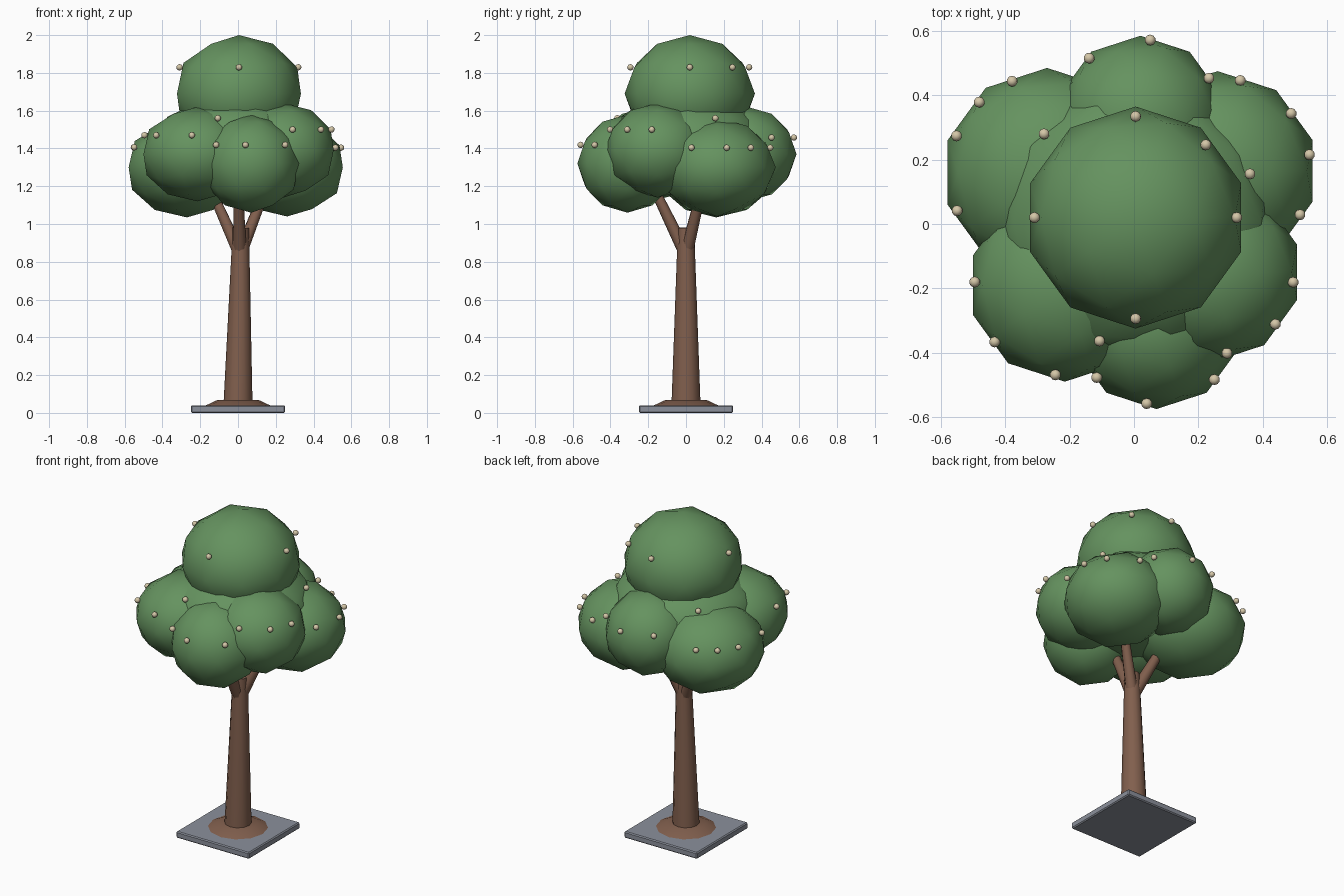
import bpy
from math import radians, cos, sin, sqrt
from mathutils import Vector

cube = bpy.data.objects.get("Cube")
if cube:
    bpy.data.objects.remove(cube, do_unlink=True)


def material(name, rgb):
    mat = bpy.data.materials.new(name)
    mat.use_nodes = True
    mat.diffuse_color = (*rgb, 1)
    bsdf = next(n for n in mat.node_tree.nodes if n.type == "BSDF_PRINCIPLED")
    bsdf.inputs["Base Color"].default_value = (*rgb, 1)
    return mat


green = material("leaf green", (0.13, 0.29, 0.115))
brown = material("bark brown", (0.22, 0.115, 0.075))
grey = material("paving grey", (0.26, 0.28, 0.33))
cream = material("fruit cream", (0.66, 0.57, 0.39))


def finish(name, mat, angle=None):
    obj = bpy.context.object
    obj.name = name
    obj.data.materials.append(mat)
    if angle:
        bpy.ops.object.shade_smooth_by_angle(angle=radians(angle))
    return obj


def tapered(name, start, end, r1, r2, sides, mat):
    a, b = Vector(start), Vector(end)
    bpy.ops.mesh.primitive_cone_add(
        vertices=sides, radius1=r1, radius2=r2, depth=(b - a).length,
        location=(a + b) / 2,
        rotation=(b - a).to_track_quat("Z", "Y").to_euler())
    return finish(name, mat, 45)


def ball(name, centre, r, rz, mat, detail=2):
    bpy.ops.mesh.primitive_ico_sphere_add(subdivisions=detail, radius=1, location=centre)
    bpy.context.object.scale = (r, r, rz)
    return finish(name, mat, 60)


# Paving slab with softened edges
bpy.ops.mesh.primitive_cube_add(size=1, location=(0, 0, 0.02))
slab = finish("paving_slab", grey)
slab.scale = (0.5, 0.5, 0.04)
bpy.ops.object.transform_apply(location=False, rotation=False, scale=True)
bevel = slab.modifiers.new("soft edges", "BEVEL")
bevel.width = 0.006
bevel.segments = 1

# Soil mound, trunk and three forking branches
tapered("soil_mound", (0, 0, 0.035), (0, 0, 0.068), 0.18, 0.11, 12, brown)
tapered("trunk", (0, 0, 0.04), (0.015, 0, 0.98), 0.077, 0.043, 12, brown)
for i, turn in enumerate((30, 150, 270)):
    c, s = cos(radians(turn)), sin(radians(turn))
    tapered(f"branch_{i + 1}", (0.01 + 0.01 * c, 0.01 * s, 0.86),
            (0.19 * c, 0.19 * s, 1.23), 0.035, 0.024, 8, brown)

# Leaf clumps: name, centre, radius, half height, fruit height, fruit bearings
clumps = [
    ("top", (0.005, 0.02, 1.69), 0.345, 0.31, 0.45, (0, 46, 90, 180, 270)),
    ("core", (0, 0.01, 1.42), 0.44, 0.28, 0.5, (22, 136, 254)),
    ("front", (0.07, -0.31, 1.32), 0.265, 0.26, 0.38, (222, 263, 316)),
    ("front_right", (-0.215, -0.19, 1.37), 0.3, 0.25, 0.4, (178, 219, 264)),
    ("front_left", (0.24, -0.15, 1.39), 0.28, 0.25, 0.44, (281, 321, 353)),
    ("back_left", (0.26, 0.165, 1.3), 0.31, 0.26, 0.4, (332, 10, 38, 76)),
    ("back_right", (-0.27, 0.16, 1.3), 0.325, 0.265, 0.4, (203, 158, 134, 111)),
    ("back", (0.02, 0.325, 1.37), 0.26, 0.25, 0.35, (31, 83, 130)),
]
for name, centre, r, rz, h, bearings in clumps:
    ball(f"leaf_clump_{name}", centre, r, rz, green)
    # Small fruit sitting on the clump surface
    reach = r * sqrt(1 - h * h) * 1.02
    for i, turn in enumerate(bearings):
        a = radians(turn)
        spot = Vector(centre) + Vector((reach * cos(a), reach * sin(a), h * rz))
        ball(f"fruit_{name}_{i + 1}", spot, 0.017, 0.017, cream)
